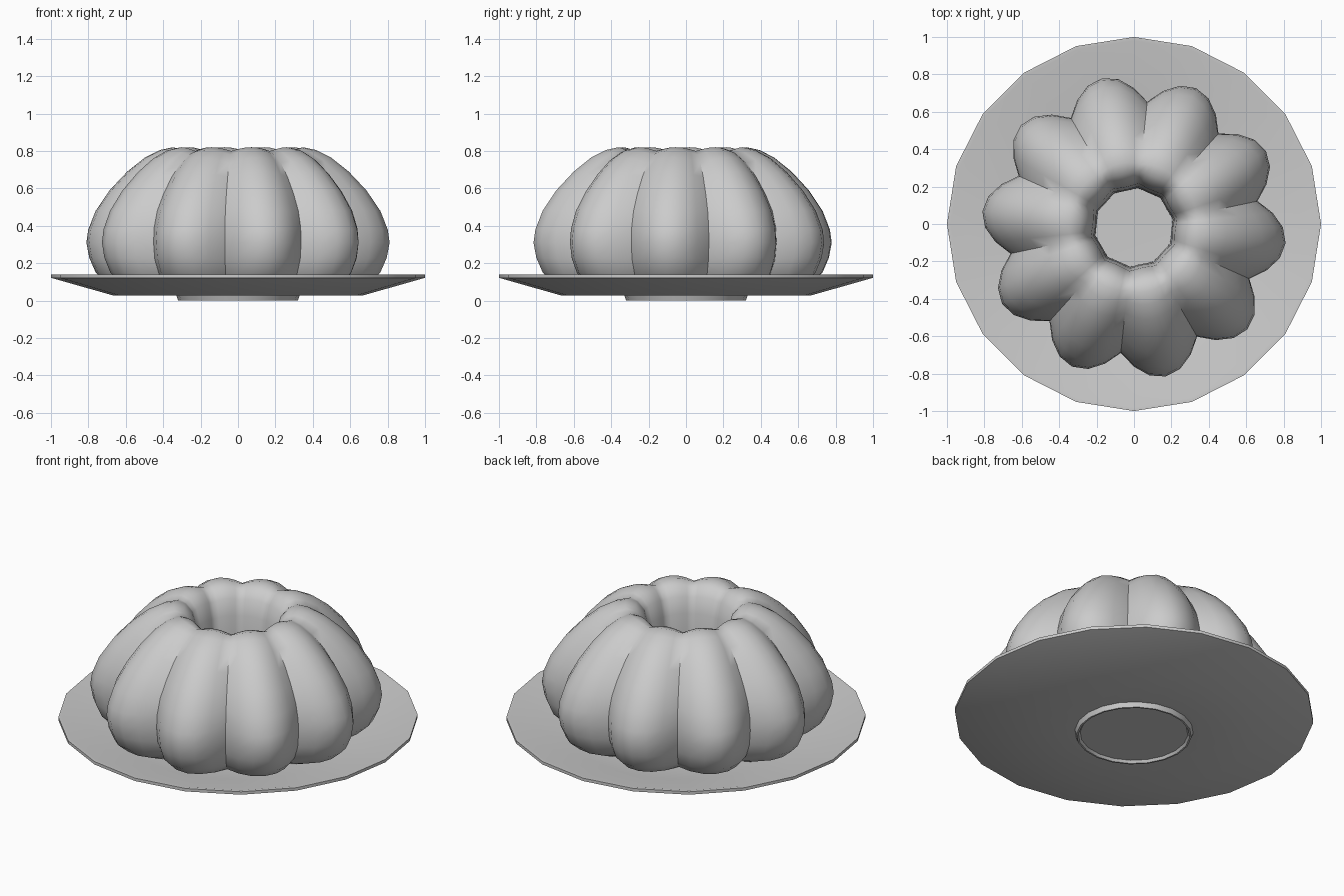
import bpy, math

if "Cube" in bpy.data.objects:
    bpy.data.objects.remove(bpy.data.objects["Cube"])

def make_object(name, verts, faces, smooth_angle):
    mesh = bpy.data.meshes.new(name)
    mesh.from_pydata(verts, [], faces)
    mesh.update()
    obj = bpy.data.objects.new(name, mesh)
    bpy.context.collection.objects.link(obj)
    bpy.ops.object.select_all(action='DESELECT')
    obj.select_set(True)
    bpy.context.view_layer.objects.active = obj
    bpy.ops.object.mode_set(mode='EDIT')
    bpy.ops.mesh.select_all(action='SELECT')
    bpy.ops.mesh.normals_make_consistent(inside=False)
    bpy.ops.object.mode_set(mode='OBJECT')
    bpy.ops.object.shade_smooth_by_angle(angle=math.radians(smooth_angle))
    return obj

def ring_faces(rows, sides, closed):
    return [(i * sides + j, i * sides + (j + 1) % sides,
             (i + 1) % rows * sides + (j + 1) % sides, (i + 1) % rows * sides + j)
            for i in range(rows if closed else rows - 1) for j in range(sides)]

# Plate: 20-sided lathe, from recess under the foot, out to the rim, back to the well
SIDES = 20
plate_profile = [(0.30, 0.015), (0.31, 0.0), (0.32, 0.0), (0.33, 0.028), (0.67, 0.028),
                 (1.0, 0.122), (1.0, 0.14), (0.98, 0.14), (0.66, 0.055), (0.40, 0.052)]
verts = [(r * math.cos(math.tau * j / SIDES), r * math.sin(math.tau * j / SIDES), z)
         for r, z in plate_profile for j in range(SIDES)]
faces = ring_faces(len(plate_profile), SIDES, False)
faces.append(tuple(range(SIDES)))
faces.append(tuple(range(len(verts) - SIDES, len(verts))))
make_object("plate", verts, faces, 30)

# Cake: ten rounded lobes, blending a ridge profile and a groove profile
LOBES, STEPS = 10, 6
# (ridge radius, ridge z, groove radius, groove z)
cake_profile = [(0.58, 0.05, 0.50, 0.05), (0.70, 0.095, 0.58, 0.09), (0.765, 0.15, 0.63, 0.14),
                (0.80, 0.23, 0.665, 0.22), (0.815, 0.31, 0.675, 0.31), (0.805, 0.38, 0.67, 0.39),
                (0.765, 0.48, 0.645, 0.48), (0.69, 0.59, 0.595, 0.57), (0.595, 0.69, 0.53, 0.66),
                (0.50, 0.765, 0.46, 0.735), (0.42, 0.805, 0.395, 0.78), (0.35, 0.82, 0.34, 0.80),
                (0.29, 0.805, 0.30, 0.785), (0.245, 0.755, 0.26, 0.74), (0.22, 0.66, 0.235, 0.65),
                (0.205, 0.50, 0.22, 0.50), (0.20, 0.28, 0.213, 0.28), (0.20, 0.05, 0.21, 0.05)]
count = LOBES * STEPS
verts = []
for rr, rz, gr, gz in cake_profile:
    for j in range(count):
        a = math.radians(12) + math.tau * j / count
        w = math.sin(math.pi * (j % STEPS) / STEPS)
        r, z = gr + (rr - gr) * w, gz + (rz - gz) * w
        verts.append((r * math.cos(a), r * math.sin(a) - 0.018, z))
make_object("fluted_cake", verts, ring_faces(len(cake_profile), count, True), 50)
